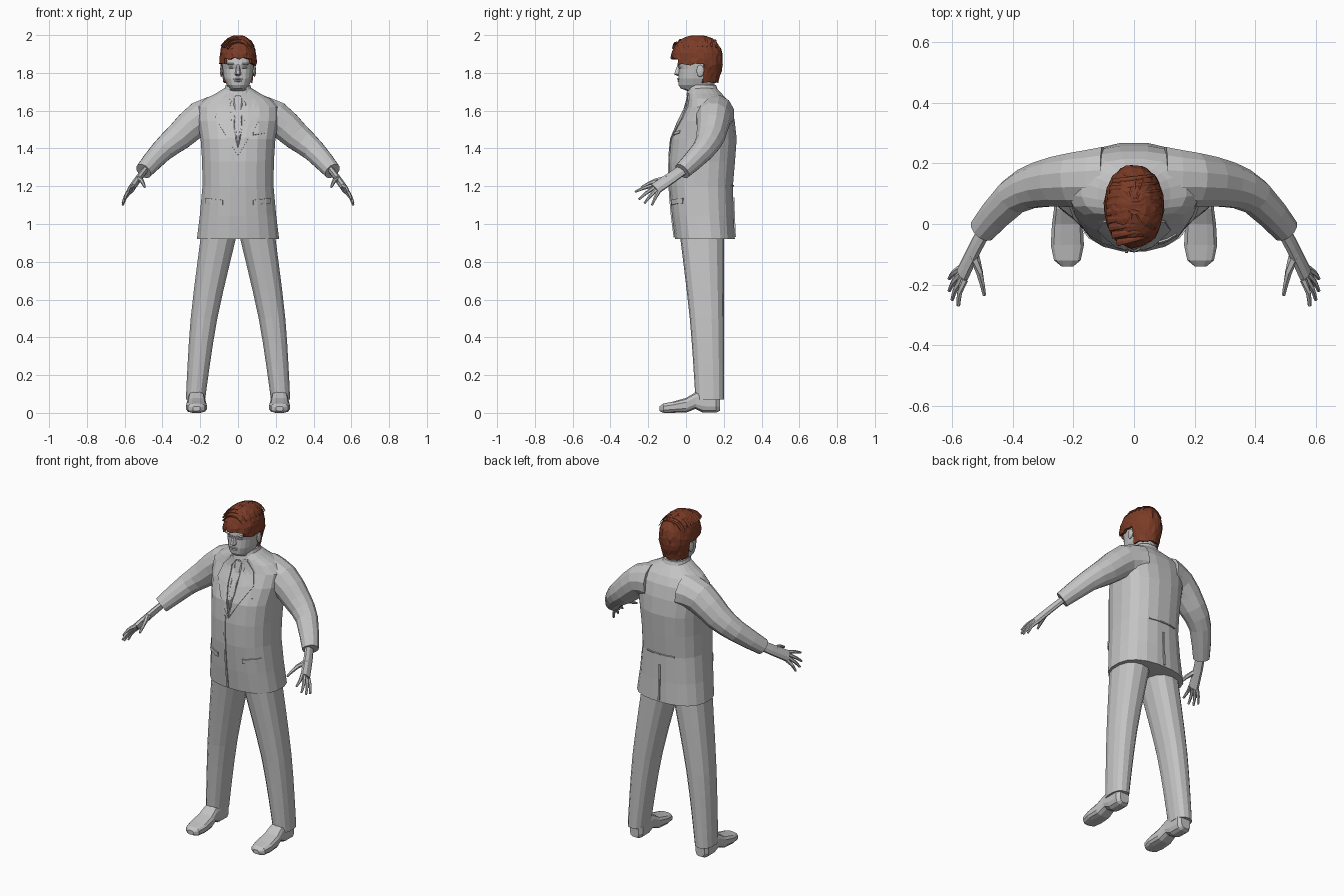
import bpy, bmesh, math, random
from mathutils import Matrix, Vector
from mathutils.bvhtree import BVHTree

random.seed(4)
if "Cube" in bpy.data.objects:
    bpy.data.objects.remove(bpy.data.objects["Cube"])


def material(name, red, green, blue):
    color = (red, green, blue, 1)
    m = bpy.data.materials.new(name)
    m.use_nodes = True
    m.diffuse_color = color
    m.node_tree.nodes["Principled BSDF"].inputs["Base Color"].default_value = color
    return m


GREY = material("plain grey", red=0.55, green=0.55, blue=0.55)
BROWN = material("red brown hair", red=0.2, green=0.045, blue=0.02)


def finish(name, bm, mat=GREY):
    bmesh.ops.recalc_face_normals(bm, faces=bm.faces)
    mesh = bpy.data.meshes.new(name)
    bm.to_mesh(mesh)
    bm.free()
    mesh.materials.append(mat)
    ob = bpy.data.objects.new(name, mesh)
    bpy.context.collection.objects.link(ob)
    return ob


def oval(sides, power=2):
    """Unit superellipse points."""
    for i in range(sides):
        a = math.tau * (i + 0.5) / sides
        c, s = math.cos(a), math.sin(a)
        yield (math.copysign(abs(c) ** (2 / power), c),
               math.copysign(abs(s) ** (2 / power), s))


def level(z, half, front, back, mid=0, sides=20, power=2.4):
    """Horizontal ring from its half width, front and back."""
    return [Vector((mid + u * half, (front + back) / 2 + v * (back - front) / 2, z))
            for u, v in oval(sides, power)]


def upright(y, half, low, top, mid=0.22):
    """Ring standing across the y axis."""
    return [Vector((mid + u * half, y, (low + top) / 2 + v * (top - low) / 2))
            for u, v in oval(sides=12, power=3)]


def refine(rows):
    """Add a smoothly interpolated row between each pair of rows."""
    result = [rows[0]]
    for i in range(len(rows) - 1):
        around = rows[max(i - 1, 0)], rows[i], rows[i + 1], rows[min(i + 2, len(rows) - 1)]
        result.append([((b + c) * 9 - a - d) / 16 for a, b, c, d in zip(*around)])
        result.append(rows[i + 1])
    return result


def tube(path, start, end, flat=1, sides=8, ref=(0, 1, 0)):
    """Rings along a smoothed path, tapering from start to end."""
    pts = [row[0] for row in refine([[Vector(p)] for p in path])]
    last = len(pts) - 1
    rings = []
    for i, p in enumerate(pts):
        t = (pts[min(i + 1, last)] - pts[max(i - 1, 0)]).normalized()
        u = Vector(ref)
        u = (u - t * u.dot(t)).normalized()
        w = t.cross(u) * flat
        radius = start + (end - start) * i / last
        rings.append([p + (u * a + w * b) * radius for a, b in oval(sides)])
    return rings


def skin(name, rings, mat=GREY, side=1):
    """Close a row of rings into a solid."""
    bm = bmesh.new()
    loops = [[bm.verts.new((v.x * side, v.y, v.z)) for v in ring] for ring in rings]
    for a, b in zip(loops, loops[1:]):
        for i in range(len(a)):
            bm.faces.new((a[i - 1], a[i], b[i], b[i - 1]))
    bm.faces.new(loops[0])
    bm.faces.new(loops[-1])
    return finish(name, bm, mat)


def bump(name, x, y, z, wide, deep, tall):
    """Small faceted ellipsoid for features of the face."""
    bm = bmesh.new()
    place = Matrix.Translation((x, y, z)) @ Matrix.Diagonal((wide, deep, tall, 1))
    bmesh.ops.create_icosphere(bm, subdivisions=2, radius=1, matrix=place)
    return finish(name, bm)


# Jacket body
jacket = skin("jacket_body", refine([
    level(z=0.92, half=0.22, front=-0.06, back=0.26),
    level(z=1.2, half=0.19, front=-0.09, back=0.25),
    level(z=1.45, half=0.2, front=-0.08, back=0.27),
    level(z=1.62, half=0.22, front=0, back=0.24),
    level(z=1.69, half=0.12, front=0.01, back=0.19),
    level(z=1.72, half=0.07, front=0.02, back=0.16)]))
surface = BVHTree.FromPolygons([v.co for v in jacket.data.vertices],
                               [p.vertices for p in jacket.data.polygons])


def plate(name, outline, side=1, facing=1):
    """Thin panel laid on the jacket from an x, z outline."""
    bm = bmesh.new()
    bm.faces.new([bm.verts.new((x * side, 0, z)) for x, z in outline])
    bmesh.ops.triangulate(bm, faces=bm.faces)
    bmesh.ops.subdivide_edges(bm, edges=bm.edges, cuts=3, use_grid_fill=True)
    for v in bm.verts:
        start = Vector((v.co.x, -facing, v.co.z))
        hit = surface.ray_cast(start, Vector((0, facing, 0)))[0]
        if hit:
            v.co.y = hit.y - facing * 0.002
    thick = finish(name, bm).modifiers.new("thickness", "SOLIDIFY")
    thick.thickness, thick.offset = 0.009, 0


def strip(left, right, low, high, slope=0):
    return [(left, low), (right, low + slope), (right, high + slope), (left, high)]


# Jacket trim
plate("necktie", [(-0.02, 1.67), (0.02, 1.67), (0.02, 1.5), (0, 1.4), (-0.02, 1.5)])
plate("front_opening", strip(left=-0.03, right=-0.02, low=0.93, high=1.37))
plate("breast_pocket", strip(left=0.08, right=0.14, low=1.47, high=1.485, slope=0.01))
plate("back_vent", strip(left=-0.005, right=0.005, low=0.93, high=1.14), facing=-1)
plate("back_waist_seam", strip(left=-0.09, right=0.09, low=1.2, high=1.207), facing=-1)

# Shirt collar band
skin("collar_band", [level(z=1.68, half=0.085, front=0, back=0.18),
                     level(z=1.735, half=0.066, front=0.015, back=0.16)])

# Neck and head
skin("head", [level(z=1.66, half=0.06, front=0.03, back=0.15),
              level(z=1.7, half=0.06, front=0.02, back=0.15),
              level(z=1.718, half=0.045, front=-0.03, back=0.14),
              level(z=1.735, half=0.06, front=-0.04, back=0.15),
              level(z=1.77, half=0.075, front=-0.042, back=0.16),
              level(z=1.82, half=0.082, front=-0.038, back=0.17),
              level(z=1.845, half=0.085, front=-0.046, back=0.18),
              level(z=1.88, half=0.085, front=-0.04, back=0.18),
              level(z=1.94, half=0.06, front=-0.02, back=0.15)])

# Nose and mouth
skin("nose", [level(z=1.783, half=0.012, front=-0.046, back=0, sides=8),
              level(z=1.793, half=0.018, front=-0.065, back=0, sides=8),
              level(z=1.845, half=0.008, front=-0.046, back=0, sides=8)])
bump("upper_lip", x=0, y=-0.038, z=1.768, wide=0.026, deep=0.01, tall=0.005)
bump("lower_lip", x=0, y=-0.037, z=1.757, wide=0.02, deep=0.01, tall=0.005)

# Hair shell: a rounded cap with choppy layers
layers = 12
cap = []
for i in range(layers):
    t = math.sin(math.pi / 2 * i / layers)
    k = math.sqrt(1 - t ** 5) * min(1, 0.8 + t / 2)
    ring = level(z=1.75 + t / 4, half=0.1 * k, front=0.06 - 0.143 * k,
                 back=0.06 + 0.138 * k, sides=36, power=2.1)
    for v in ring:
        chop = random.uniform(0.965, 1.02)
        v.x, v.y = v.x * chop, 0.06 + (v.y - 0.06) * chop
        v.z += random.uniform(-0.006, 0.006) * k
    cap.append(ring)
hair = skin("hair", cap, BROWN)

# Hairline: open the cap over the face and ears
bm = bmesh.new()
bm.from_mesh(hair.data)
opening = []
for f in bm.faces:
    c = f.calc_center_median()
    hairline = 1.872 - 2.5 * c.x ** 2 if c.y < 0.03 else 1.84
    if c.y < 0.095 and c.z < hairline:
        opening.append(f)
bmesh.ops.delete(bm, geom=opening, context="FACES")
bmesh.ops.triangulate(bm, faces=bm.faces)
bm.to_mesh(hair.data)
bm.free()
shell = hair.modifiers.new("thickness", "SOLIDIFY")
shell.thickness, shell.offset = 0.014, -1

# Locks swept sideways over the crown
for i in range(9):
    y = 0.025 * i - 0.05
    arch = math.sqrt(1 - ((y - 0.06) / 0.14) ** 2)
    sweep = [a * 0.6 for a in range(-2, 3)]
    path = [(0.095 * arch * math.sin(a), y + 0.012 * math.sin(a),
             1.91 + 0.084 * arch * math.cos(a)) for a in sweep]
    skin(f"hair_lock_{i + 1}", tube(path, start=0.014, end=0.004, flat=0.4, sides=6), BROWN)

spread = Vector((0.3, 0.85, -0.7)).normalized()
knuckle = Vector((0.566, -0.165, 1.185))
fingertips = {"index": (0.58, -0.27, 1.17), "middle": (0.6, -0.25, 1.13),
              "ring": (0.61, -0.22, 1.11), "little": (0.61, -0.18, 1.1)}

for label, side in (("left", 1), ("right", -1)):
    # Face details
    bump(f"{label}_ear", x=side * 0.088, y=0.075, z=1.81, wide=0.008, deep=0.02, tall=0.032)
    bump(f"{label}_eye", x=side * 0.033, y=-0.03, z=1.828, wide=0.016, deep=0.01, tall=0.006)
    bump(f"{label}_brow", x=side * 0.035, y=-0.036, z=1.847, wide=0.026, deep=0.01, tall=0.006)

    # Lapel, collar point and pocket flap
    plate(f"{label}_lapel", [(0.045, 1.69), (0.1, 1.63), (0.12, 1.56), (0, 1.36), (0.035, 1.54)], side)
    plate(f"{label}_collar_point", [(0.005, 1.69), (0.055, 1.69), (0.05, 1.625)], side)
    plate(f"{label}_pocket_flap", strip(left=0.08, right=0.17, low=1.1, high=1.127, slope=0.01), side)

    # Sleeve
    shoulder, elbow, cuff = (0.2, 0.145, 1.56), (0.4, 0.09, 1.39), (0.5, -0.02, 1.28)
    sleeve = [(0.1, 0.15, 1.58), shoulder, (0.31, 0.13, 1.465), elbow, cuff]
    skin(f"{label}_sleeve", tube(sleeve, start=0.108, end=0.046, sides=12), side=side)

    # Palm, fingers and thumb
    palm = [(0.48, 0, 1.3), (0.52, -0.07, 1.25), knuckle]
    skin(f"{label}_hand", tube(palm, start=0.03, end=0.034, flat=0.55, ref=spread), side=side)
    for k, (finger, tip) in enumerate(fingertips.items()):
        base = knuckle + spread * (k - 1.5) * 0.017
        bend = base.lerp(Vector(tip), 0.5) + Vector((0.006, 0, 0.004))
        skin(f"{label}_{finger}_finger", tube([base, bend, tip], start=0.012, end=0.006, sides=6), side=side)
    thumb = [(0.53, -0.1, 1.24), (0.51, -0.16, 1.23), (0.494, -0.235, 1.195)]
    skin(f"{label}_thumb", tube(thumb, start=0.018, end=0.006, sides=6), side=side)

    # Trouser leg
    leg = [level(z=0.07, mid=0.225, half=0.052, front=0.05, back=0.2, sides=14),
           level(z=0.5, mid=0.18, half=0.072, front=0.02, back=0.2, sides=14),
           level(z=1, mid=0.09, half=0.1, front=-0.04, back=0.2, sides=14)]
    skin(f"{label}_trouser_leg", refine(refine(leg)), side=side)

    # Shoe, toe to heel
    skin(f"{label}_shoe", [upright(y=-0.14, half=0.02, low=0.01, top=0.035),
                           upright(y=-0.12, half=0.045, low=0, top=0.05),
                           upright(y=-0.07, half=0.056, low=0, top=0.06),
                           upright(y=0, half=0.052, low=0, top=0.08),
                           upright(y=0.05, half=0.045, low=0.02, top=0.11),
                           upright(y=0.09, half=0.045, low=0, top=0.12),
                           upright(y=0.16, half=0.045, low=0, top=0.11),
                           upright(y=0.18, half=0.03, low=0.01, top=0.09)], side=side)
